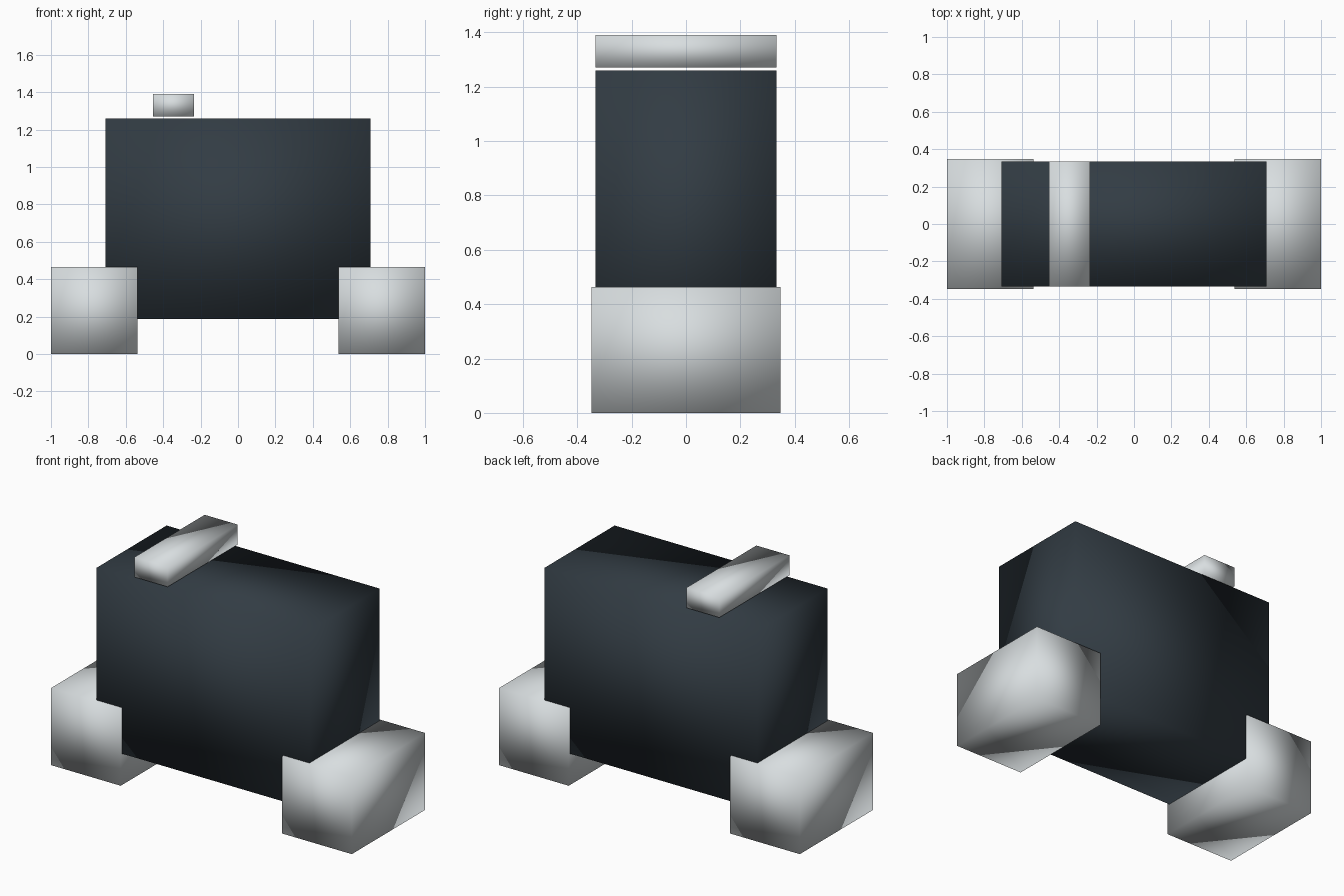
import bpy
import bmesh
from mathutils import Vector

cube = bpy.data.objects.get("Cube")
if cube:
    bpy.data.objects.remove(cube, do_unlink=True)


def make_material(name, rgb):
    mat = bpy.data.materials.new(name)
    mat.use_nodes = True
    color = (*rgb, 1.0)
    mat.diffuse_color = color
    mat.node_tree.nodes["Principled BSDF"].inputs["Base Color"].default_value = color
    return mat


def add_box(name, low, high, mat):
    """Softly shaded box spanning two opposite corners."""
    low, high = Vector(low), Vector(high)
    size, middle = high - low, (low + high) / 2
    bm = bmesh.new()
    bmesh.ops.create_cube(bm, size=1)
    for v in bm.verts:
        v.co = Vector(a * b for a, b in zip(v.co, size))
    for f in bm.faces:
        f.smooth = True
    mesh = bpy.data.meshes.new(name)
    bm.to_mesh(mesh)
    bm.free()
    mesh.materials.append(mat)
    obj = bpy.data.objects.new(name, mesh)
    obj.location = middle
    bpy.context.collection.objects.link(obj)
    return obj


slate = make_material("dark slate", (0.032, 0.045, 0.057))
pale = make_material("pale grey", (0.69, 0.73, 0.745))

# Main body block
add_box("body", (-0.708, -0.333, 0.187), (0.708, 0.333, 1.259), slate)

# Feet overlapping the lower corners of the body
for side, sign in (("left", 1), ("right", -1)):
    inner, outer = sorted((sign * 0.537, sign))
    add_box(side + "_foot", (inner, -0.347, 0), (outer, 0.347, 0.464), pale)

# Bar floating just above the body
add_box("top_bar", (-0.455, -0.333, 1.271), (-0.235, 0.333, 1.391), pale)
